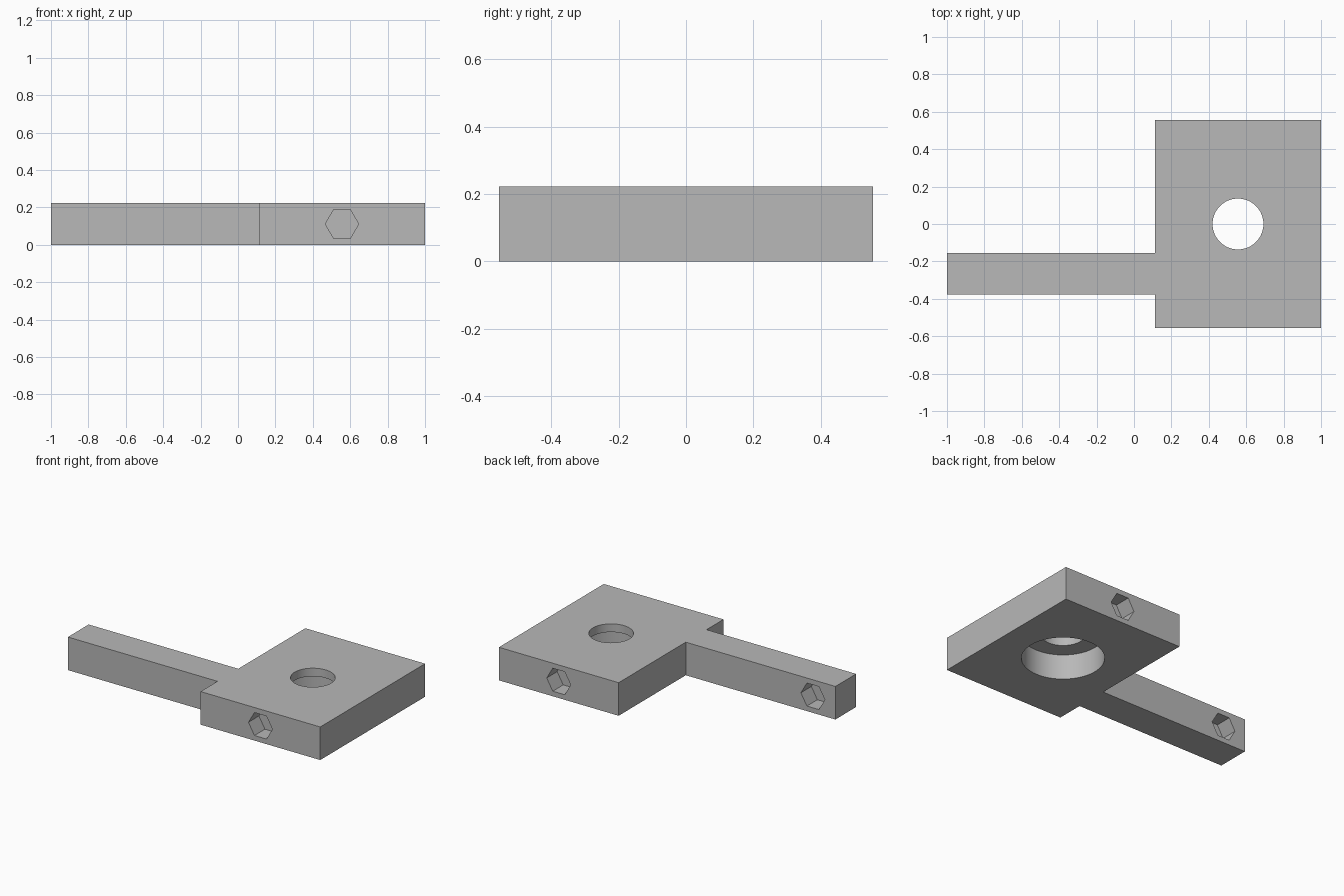
import bpy
import bmesh
from math import pi, radians
from mathutils import Matrix, Vector

default_cube = bpy.data.objects.get("Cube")
if default_cube:
    bpy.data.objects.remove(default_cube, do_unlink=True)

THICK = 0.222
HOLE_X = 0.556

grey = bpy.data.materials.new("plain grey")
grey.use_nodes = True
grey.diffuse_color = (0.48, 0.48, 0.48, 1)
grey.node_tree.nodes["Principled BSDF"].inputs["Base Color"].default_value = grey.diffuse_color


def new_object(name, bm):
    bmesh.ops.recalc_face_normals(bm, faces=bm.faces)
    mesh = bpy.data.meshes.new(name)
    bm.to_mesh(mesh)
    bm.free()
    mesh.materials.append(grey)
    obj = bpy.data.objects.new(name, mesh)
    bpy.context.collection.objects.link(obj)
    return obj


def cutter(name, sides, radius, start, end):
    """Prism with its axis running from start to end."""
    start, end = Vector(start), Vector(end)
    axis = end - start
    turn = Matrix.Rotation(pi / 2, 4, 'X') if abs(axis.y) > abs(axis.z) else Matrix()
    spin = Matrix.Rotation(pi / 2, 4, 'Z') if sides == 6 else Matrix()
    bm = bmesh.new()
    bmesh.ops.create_cone(bm, cap_ends=True, segments=sides, radius1=radius,
                          radius2=radius, depth=axis.length, matrix=turn @ spin)
    # Hexagon corners point sideways
    if sides == 6 and max(v.co.x for v in bm.verts) < radius * 0.95:
        bmesh.ops.rotate(bm, verts=bm.verts, matrix=Matrix.Rotation(pi / 6, 3, 'Y'))
    bmesh.ops.translate(bm, verts=bm.verts, vec=(start + end) / 2)
    obj = new_object(name, bm)
    obj.hide_render = True
    return obj


# Square plate and side arm as one extruded outline
outline = [(0.111, -0.556), (1, -0.556), (1, 0.556), (0.111, 0.556),
           (0.111, -0.156), (-1, -0.156), (-1, -0.376), (0.111, -0.376)]
bm = bmesh.new()
base = bm.faces.new([bm.verts.new((x, y, 0)) for x, y in outline])
top = bmesh.ops.extrude_face_region(bm, geom=[base])["geom"]
bmesh.ops.translate(bm, vec=(0, 0, THICK),
                    verts=[g for g in top if isinstance(g, bmesh.types.BMVert)])
body = new_object("plate_with_arm", bm)

# Stepped round hole, and hexagonal pockets in the plate edges and the arm
mid, deep, out = THICK / 2, 0.111, 0.05
cutters = [
    cutter("round_hole", 64, 0.136, (HOLE_X, 0, 0.1), (HOLE_X, 0, THICK + out)),
    cutter("counterbore", 64, 0.25, (HOLE_X, 0, -out), (HOLE_X, 0, 0.167)),
    cutter("arm_pocket", 6, 0.089, (-0.833, -0.156 - deep, mid), (-0.833, -0.156 + out, mid)),
]
for name, side in (("front_pocket", -1), ("back_pocket", 1)):
    cutters.append(cutter(name, 6, 0.089, (HOLE_X, side * (0.556 - deep), mid),
                          (HOLE_X, side * (0.556 + out), mid)))

bpy.context.view_layer.objects.active = body
for tool in cutters:
    cut = body.modifiers.new(tool.name, 'BOOLEAN')
    cut.operation = 'DIFFERENCE'
    cut.solver = 'EXACT'
    cut.object = tool
    bpy.ops.object.modifier_apply(modifier=cut.name)
for tool in cutters:
    bpy.data.objects.remove(tool, do_unlink=True)

# Smooth the round walls, keep the edges sharp
bpy.ops.object.select_all(action='DESELECT')
body.select_set(True)
bpy.ops.object.shade_smooth_by_angle(angle=radians(30))
